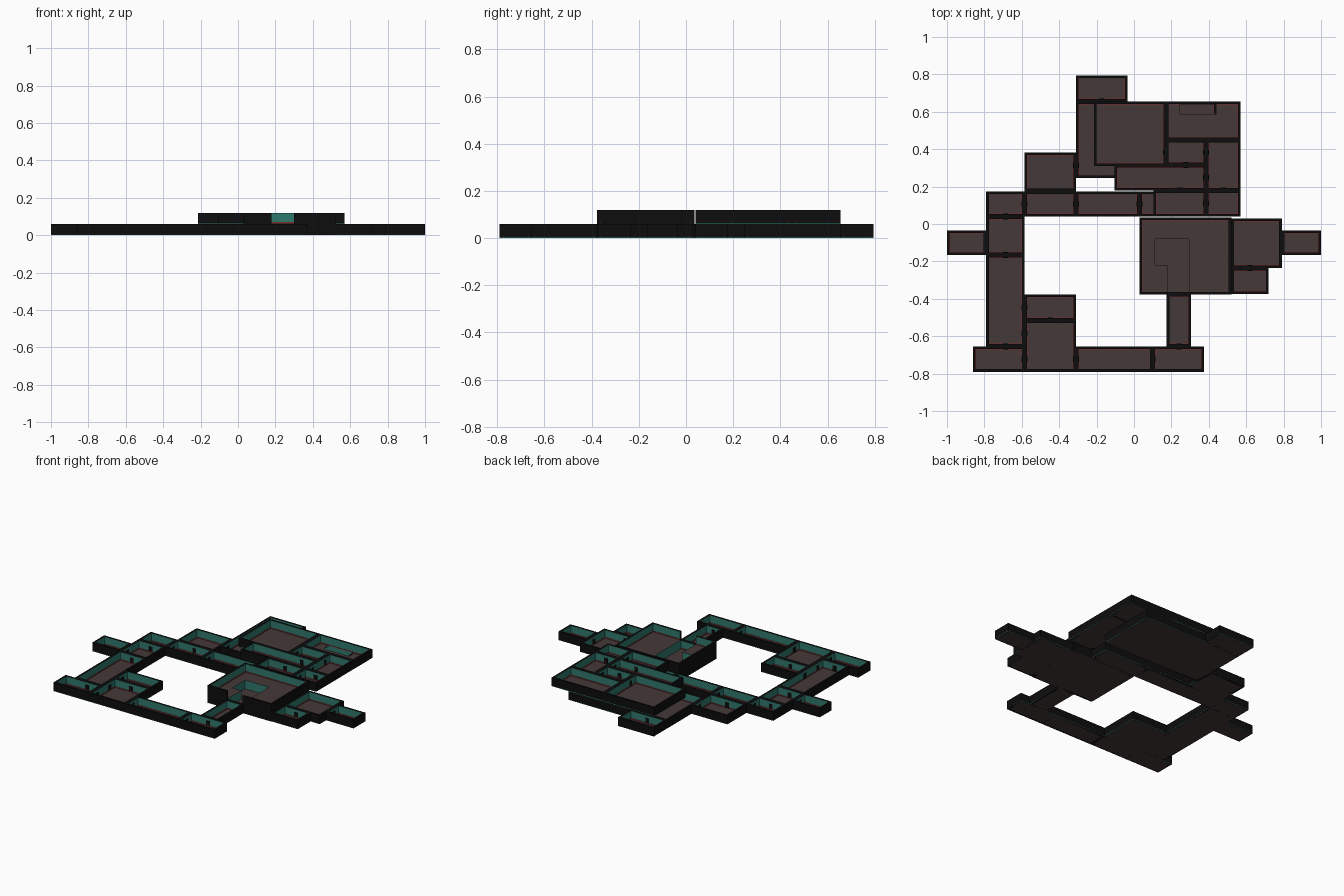
import bpy, bmesh
from mathutils import Vector

if "Cube" in bpy.data.objects:
    bpy.data.objects.remove(bpy.data.objects["Cube"])


def mat(name, rgb):
    m = bpy.data.materials.new(name)
    m.diffuse_color = (*rgb, 1)
    m.use_nodes = True
    m.node_tree.nodes["Principled BSDF"].inputs["Base Color"].default_value = m.diffuse_color
    return m


MATS = [mat("black_shell", (0.004, 0.004, 0.004)),
        mat("teal_wall", (0.03, 0.19, 0.155)),
        mat("brown_floor", (0.06, 0.04, 0.04)),
        mat("red_skirting", (0.22, 0.025, 0.025))]
BLACK, TEAL, BROWN, RED = range(4)
T = 0.0135     # wall thickness
H = 0.06       # storey height
SLAB = 0.004   # floor thickness


def box(bm, x0, x1, y0, y1, z0, z1, rule):
    """Add a box; rule(normal) gives the colour of each face."""
    vs = bmesh.ops.create_cube(bm, size=1)["verts"]
    for v in vs:
        v.co = Vector((x0 if v.co.x < 0 else x1,
                       y0 if v.co.y < 0 else y1,
                       z0 if v.co.z < 0 else z1))
    for f in {f for v in vs for f in v.link_faces}:
        f.normal_update()
        f.material_index = rule(f.normal)


def finish(bm, name):
    me = bpy.data.meshes.new(name)
    bm.to_mesh(me)
    bm.free()
    for m in MATS:
        me.materials.append(m)
    ob = bpy.data.objects.new(name, me)
    bpy.context.collection.objects.link(ob)


def floor(bm, r, z0, z1, holes):
    """Floor built as grid cells, leaving out the stair holes."""
    xs = sorted({r[0], r[1], *[v for h in holes for v in h[:2]]})
    ys = sorted({r[2], r[3], *[v for h in holes for v in h[2:]]})
    for a, b in zip(xs, xs[1:]):
        for c, d in zip(ys, ys[1:]):
            mx, my = (a + b) / 2, (c + d) / 2
            if any(h[0] < mx < h[1] and h[2] < my < h[3] for h in holes):
                continue
            box(bm, a, b, c, d, z0, z1, lambda n: BROWN if abs(n.z) > .5 else TEAL)


def wall(bm, x0, x1, y0, y1, z0, z1, inward, skirt_z):
    """Wall: black outside, teal inside, red skirting strip."""
    d = Vector(inward)
    box(bm, x0, x1, y0, y1, z0, z1, lambda n: TEAL if n.dot(d) > .9 else BLACK)
    e = 0.002
    s = [x0, x1, y0, y1]
    if d.x:
        s[:2] = (x1, x1 + e) if d.x > 0 else (x0 - e, x0)
    else:
        s[2:] = (y1, y1 + e) if d.y > 0 else (y0 - e, y0)
    box(bm, *s, skirt_z, skirt_z + 0.006, lambda n: RED)


def room(name, r, z, holes=()):
    x0, x1, y0, y1 = r
    bm = bmesh.new()
    floor(bm, r, z, z + SLAB, holes)
    zf, zt = z + SLAB, z + H
    wall(bm, x0, x1, y0, y0 + T, z, zt, (0, 1, 0), zf)
    wall(bm, x0, x1, y1 - T, y1, z, zt, (0, -1, 0), zf)
    wall(bm, x0, x0 + T, y0 + T, y1 - T, z, zt, (1, 0, 0), zf)
    wall(bm, x1 - T, x1, y0 + T, y1 - T, z, zt, (-1, 0, 0), zf)
    finish(bm, name)


LOWER = {
    "west_end": (-1, -.79, -.165, -.035),
    "west_corner": (-.79, -.585, .04, .175),
    "west_lobby": (-.79, -.585, -.165, .04),
    "west_gallery": (-.79, -.585, -.655, -.165),
    "south_west_corner": (-.86, -.585, -.79, -.655),
    "south_room": (-.585, -.31, -.79, -.515),
    "south_annex": (-.585, -.31, -.515, -.378),
    "south_corridor": (-.31, .1, -.79, -.655),
    "south_east_corner": (.1, .375, -.79, -.655),
    "hall_approach": (.175, .305, -.655, -.375),
    "east_closet": (.52, .72, -.375, -.235),
    "east_room": (.52, .79, -.235, .03),
    "east_end": (.79, 1, -.165, -.035),
    "middle_corridor_west": (-.585, -.31, .04, .175),
    "middle_corridor": (-.31, .03, .04, .175),
    "middle_corridor_east": (.03, .38, .04, .175),
    "north_west_room": (-.585, -.31, .175, .383),
    "north_hall": (-.31, .44, .245, .655),
    "north_end": (-.31, -.035, .655, .795),
}
UPPER = {
    "upper_great_room": (-.215, .17, .31, .655),
    "upper_side_room": (.17, .385, .315, .45),
    "upper_east_room": (.385, .57, .18, .45),
    "upper_passage": (-.105, .385, .18, .315),
    "upper_corner": (.385, .57, .04, .18),
    "upper_corridor": (.105, .385, .04, .18),
}
for n, r in LOWER.items():
    room(n, r, 0)
for n, r in UPPER.items():
    room(n, r, H)
# upper room with the stair opening
room("upper_stair_room", (.17, .57, .45, .655), H, [(.245, .44, .585, .642)])

# two-storey hall with an L-shaped stair pit
bm = bmesh.new()
X0, X1, Y0, Y1 = .03, .52, -.378, .035
box(bm, X0, X1, Y0, Y1, 0, SLAB, lambda n: BROWN)
floor(bm, (X0 + T, X1 - T, Y0 + T, Y1 - T), SLAB, H + SLAB,
      [(.11, .293, -.22, -.08), (.18, .293, Y0 + T, -.22)])
F = H + SLAB
wall(bm, X0, .18, Y0, Y0 + T, 0, 2 * H, (0, 1, 0), F)
wall(bm, .18, .3, Y0, Y0 + T, 0, H, (0, 1, 0), SLAB)
wall(bm, .3, X1, Y0, Y0 + T, 0, 2 * H, (0, 1, 0), F)
wall(bm, X0, X1, Y1 - T, Y1, 0, 2 * H, (0, -1, 0), F)
wall(bm, X0, X0 + T, Y0 + T, Y1 - T, 0, 2 * H, (1, 0, 0), F)
wall(bm, X1 - T, X1, Y0 + T, Y1 - T, 0, 2 * H, (-1, 0, 0), F)
finish(bm, "stair_hall")

# small black doors on both sides of each shared wall
bm = bmesh.new()


def door(x, y, along_x, z):
    w, d = .014, T + .002
    a, b = (w, d) if along_x else (d, w)
    box(bm, x - a, x + a, y - b, y + b, z + SLAB, z + .042, lambda n: BLACK)


for level, z in ((LOWER, 0), (UPPER, H)):
    rs = list(level.values())
    for p in rs:
        for q in rs:
            ya, yb = max(p[2], q[2]), min(p[3], q[3])
            xa, xb = max(p[0], q[0]), min(p[1], q[1])
            if abs(p[1] - q[0]) < .002 and yb - ya > .08:
                door(p[1], (ya + yb) / 2, False, z)
            if abs(p[3] - q[2]) < .002 and xb - xa > .08:
                door((xa + xb) / 2, p[3], True, z)
finish(bm, "doors")
